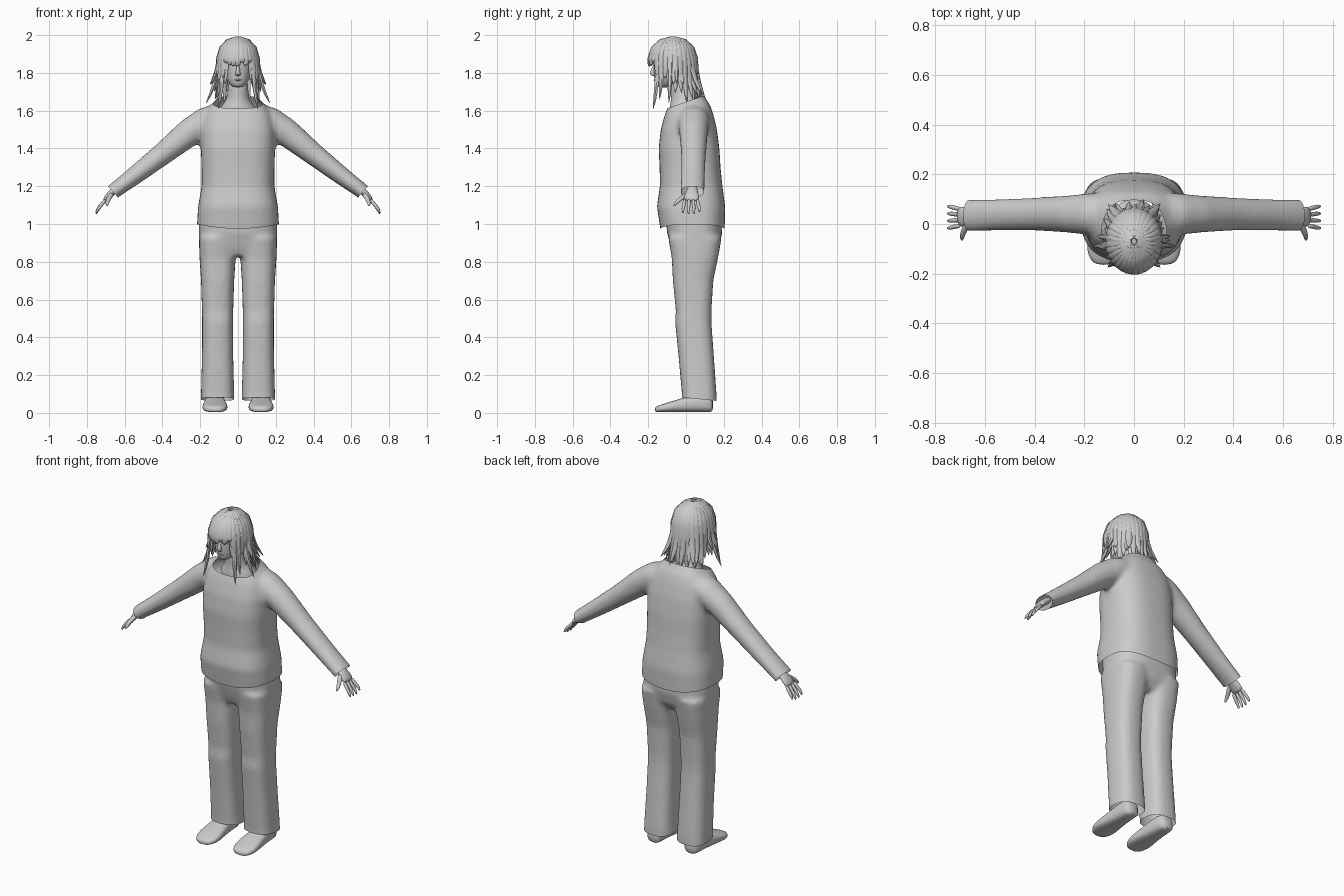
import bpy, bmesh, math, random
from mathutils import Vector as V

if "Cube" in bpy.data.objects:
    bpy.data.objects.remove(bpy.data.objects["Cube"])

random.seed(4)
X, Y, Z = V((1, 0, 0)), V((0, 1, 0)), V((0, 0, 1))


def limb(bm, pts, side, axis=None, n=20, p=2.0):
    """Loft closed superellipse rings (x, y, z, half width, half depth) along a path."""
    rings = []
    for i, q in enumerate(pts):
        c = V(q[:3])
        a = axis or (V(pts[min(i + 1, len(pts) - 1)][:3]) - V(pts[max(i - 1, 0)][:3])).normalized()
        u = (side - a * side.dot(a)).normalized()
        v = a.cross(u)
        ring = []
        for k in range(n):
            t = 2 * math.pi * k / n
            cs, sn = math.cos(t), math.sin(t)
            cu = math.copysign(abs(cs) ** (2 / p), cs)
            sv = math.copysign(abs(sn) ** (2 / p), sn)
            ring.append(bm.verts.new(c + u * cu * q[3] + v * sv * q[4]))
        rings.append(ring)
    for r, s in zip(rings, rings[1:]):
        for k in range(n):
            bm.faces.new((r[k], r[(k + 1) % n], s[(k + 1) % n], s[k]))
    bm.faces.new(rings[0][::-1])
    bm.faces.new(rings[-1])


def stack(rows, x=0.0):
    """Rows of z, half width, front y, back y -> limb rings."""
    return [(x, (f + b) / 2, z, w, (b - f) / 2) for z, w, f, b in rows]


def finish(bm, name, subsurf=0, voxel=0, angle=40):
    bmesh.ops.recalc_face_normals(bm, faces=bm.faces)
    me = bpy.data.meshes.new(name)
    bm.to_mesh(me)
    bm.free()
    ob = bpy.data.objects.new(name, me)
    bpy.context.collection.objects.link(ob)
    bpy.ops.object.select_all(action='DESELECT')
    ob.select_set(True)
    bpy.context.view_layer.objects.active = ob
    if voxel:
        m = ob.modifiers.new("fuse", 'REMESH')
        m.mode, m.voxel_size = 'VOXEL', voxel
        m = ob.modifiers.new("relax", 'SMOOTH')
        m.factor, m.iterations = 0.5, 12
        for m in list(ob.modifiers):
            bpy.ops.object.modifier_apply(modifier=m.name)
    if subsurf:
        m = ob.modifiers.new("smooth", 'SUBSURF')
        m.levels = m.render_levels = subsurf
        bpy.ops.object.modifier_apply(modifier=m.name)
    bpy.ops.object.shade_smooth_by_angle(angle=math.radians(angle))
    return ob


def trim(ob, cuts, bend=None):
    """Cut openings; each cut is (point, outward normal)."""
    bm = bmesh.new()
    bm.from_mesh(ob.data)
    for co, no in cuts:
        bmesh.ops.bisect_plane(bm, geom=bm.verts[:] + bm.edges[:] + bm.faces[:],
                               plane_co=co, plane_no=no, clear_outer=True)
    if bend:
        for v in bm.verts:
            bend(v.co)
    bm.to_mesh(ob.data)
    bm.free()


# Sweater: body and sleeves fused, then opened at hem, neck and cuffs
bm = bmesh.new()
limb(bm, stack([(.94, .215, -.12, .20), (1.0, .217, -.137, .205), (1.09, .212, -.155, .208),
                (1.2, .193, -.138, .193), (1.3, .193, -.14, .183), (1.4, .197, -.145, .177),
                (1.5, .195, -.134, .164), (1.58, .178, -.112, .145), (1.63, .145, -.092, .128),
                (1.67, .105, -.07, .10), (1.72, .08, -.05, .08)]), X, Z, 36, 2.7)
for s in (1, -1):
    limb(bm, [(.07 * s, .04, 1.59, .08, .06), (.17 * s, .04, 1.54, .085, .08),
              (.26 * s, .04, 1.483, .076, .074), (.4 * s, .04, 1.37, .067, .06),
              (.55 * s, .037, 1.254, .064, .049), (.655 * s, .034, 1.176, .066, .041),
              (.72 * s, .034, 1.12, .066, .041)], Y, n=24)
sweater = finish(bm, "sweater", voxel=.012)


def hem(co):
    if co.z < 1.06 and abs(co.x) < .25:
        co.z -= .022 * (1 - min(1, (co.x / .21) ** 2)) * (1.06 - co.z) / .06


trim(sweater, [((0, 0, .998), -Z), ((0, -.09, 1.615), V((0, -.35, 1)).normalized()),
               ((.662, 0, 1.17), V((.75, 0, -.66))), ((-.662, 0, 1.17), V((-.75, 0, -.66)))], hem)

# Trousers: hips and two legs fused, opened at waist and ankles
bm = bmesh.new()
limb(bm, stack([(.83, .17, -.06, .14), (.88, .20, -.08, .175), (.95, .208, -.10, .192),
                (1.06, .208, -.11, .19)]), X, Z, 32, 2.6)
for x in (.108, -.108):
    limb(bm, stack([(.03, .090, -.022, .163), (.1, .088, -.022, .162), (.3, .083, -.04, .148),
                    (.48, .082, -.058, .135), (.54, .083, -.054, .135), (.7, .088, -.07, .145),
                    (.82, .096, -.076, .17), (.93, .1, -.095, .19)], x), X, Z, 24, 2.7)
trousers = finish(bm, "trousers", voxel=.011)
trim(trousers, [((0, 0, 1.03), Z), ((0, .07, .073), V((0, -.1, -1)).normalized())])

# Shoes
for s, tag in ((1, "left"), (-1, "right")):
    bm = bmesh.new()
    limb(bm, [(.122 * s, y, h / 2 + .004, w, h / 2) for y, w, h in
              ((.145, .035, .075), (.12, .048, .1), (.06, .052, .1), (0, .057, .08),
               (-.06, .066, .063), (-.11, .068, .047), (-.145, .054, .036), (-.165, .03, .026))],
         X, Y, 20, 2.8)
    finish(bm, "shoe_" + tag, 1)

    # Hands: palm, four fingers and thumb
    bm = bmesh.new()
    limb(bm, [(.62 * s, .035, 1.205, .027, .021), (.66 * s, .033, 1.175, .028, .02),
              (.685 * s, .03, 1.15, .042, .017), (.71 * s, .028, 1.12, .043, .013)], Y, n=14)
    for k in range(4):
        y, e = .06 - .022 * k, (.012, 0, 0, .006)[k]
        tip = .071 - .029 * k
        limb(bm, [(.70 * s, y, 1.132, .011, .011), (.724 * s, y * .5 + tip * .5, 1.10, .01, .01),
                  (.742 * s, tip, 1.078 + e / 2, .009, .009),
                  (.752 * s, tip, 1.05 + e, .005, .005)], Y, n=8)
    limb(bm, [(.665 * s, .01, 1.165, .015, .013), (.685 * s, -.025, 1.135, .014, .012),
              (.693 * s, -.05, 1.115, .011, .01), (.693 * s, -.066, 1.093, .006, .006)], X, n=8)
    finish(bm, "hand_" + tag, 1)

# Neck with collar area
bm = bmesh.new()
limb(bm, stack([(1.58, .115, -.095, .11), (1.62, .095, -.088, .1), (1.65, .064, -.08, .07),
                (1.70, .054, -.082, .04), (1.78, .054, -.09, .03)]), X, Z, 20)
finish(bm, "neck", 1)

# Head with nose, lips and ears
bm = bmesh.new()
limb(bm, stack([(1.722, .022, -.15, -.09), (1.735, .04, -.164, -.06), (1.765, .062, -.168, -.01),
                (1.80, .075, -.171, .025), (1.84, .082, -.172, .04), (1.89, .09, -.176, .046),
                (1.93, .085, -.168, .036), (1.96, .065, -.145, .01), (1.978, .03, -.11, -.03)]),
     X, Z, 24, 2.1)
limb(bm, [(0, -.165, 1.85, .008, .008), (0, -.177, 1.81, .011, .012),
          (0, -.179, 1.79, .016, .016), (0, -.166, 1.782, .012, .006)], X, Z, 8)
limb(bm, [(-.022, -.16, 1.762, .004, .003), (0, -.168, 1.763, .007, .007),
          (.022, -.16, 1.762, .004, .003)], Y, X, 8)
for s in (1, -1):
    limb(bm, [(.075 * s, -.055, 1.79, .006, .01), (.084 * s, -.05, 1.82, .009, .019),
              (.083 * s, -.045, 1.845, .006, .014)], X, Z, 8)
finish(bm, "head", 1)

# Hair: tapered strands sweeping from the crown, angle 0 = front
bm = bmesh.new()


def strand(deg, ztip, flare, w=.021, scale=1.0, sway=0.0):
    a = math.radians(deg)
    pts = []

    def put(r, z, k, ang):
        pts.append((.105 * r * math.sin(ang), -.07 - .124 * r * math.cos(ang), z, w * k, .011 * k ** .5))
    for t, k in ((6, .25), (32, .7), (58, 1), (86, 1.05)):
        r = math.radians(t)
        put(scale * math.sin(r), 1.87 + .119 * scale * math.cos(r), k, a)
    for t, k in ((.3, 1), (.6, .8), (.82, .5), (1, .03)):
        put(scale + flare * t * t, 1.875 + (ztip - 1.875) * t, k, a + sway * t * t)
    limb(bm, pts, V((math.cos(a), math.sin(a), 0)), n=6)


for layer, (scale, step) in enumerate(((1.0, 12), (.9, 13))):
    for i in range(int(360 / step)):
        d = (i + .5 * layer) * step - 180
        f, r = abs(d), random.random()
        if f < 38:
            if layer:
                continue
            zt, fl = 1.81 + .05 * r, .05 * r - .02
        elif f < 75:
            zt, fl = 1.74 + .05 * r, .02 + .1 * r
        elif f < 120:
            zt, fl = 1.69 + .06 * r, .12 + .3 * r
        else:
            zt, fl = 1.63 + .06 * r, .1 + .5 * r
        strand(d, zt, fl * scale, .021, scale, random.uniform(-.1, .1))
# Long front locks and side flicks
for s in (1, -1):
    strand(50 * s, 1.61, .3, .016)
    strand(62 * s, 1.66, .2, .016)
    strand(84 * s, 1.64, .62, .015)
    strand(97 * s, 1.74, .42, .016)
finish(bm, "hair", angle=50)
